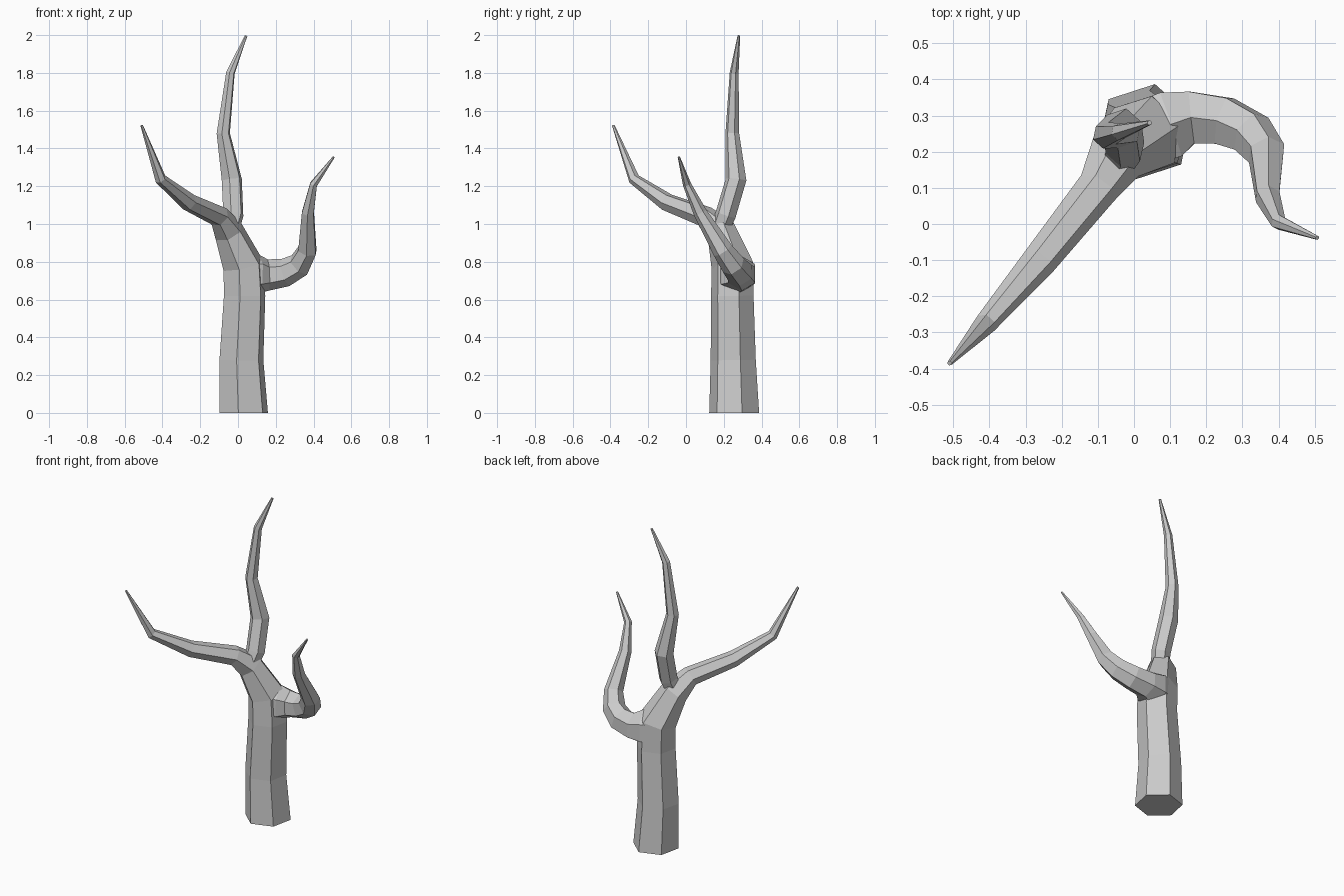
import bpy, bmesh, math
from mathutils import Vector

if "Cube" in bpy.data.objects:
    bpy.data.objects.remove(bpy.data.objects["Cube"])


def tube(name, path, phase=18, sides=6, start_dir=None):
    """Flat-faced tapering limb swept through (x, y, z, radius) stations."""
    pts = [Vector(p[:3]) for p in path]
    bm = bmesh.new()
    prev_t, side, rings = None, None, []
    for i, p in enumerate(pts):
        t = Vector((0, 0, 0))
        if i > 0:
            t += (p - pts[i - 1]).normalized()
        if i < len(pts) - 1:
            t += (pts[i + 1] - p).normalized()
        if i == 0 and start_dir:
            t = Vector(start_dir)
        t.normalize()
        if side is None:
            ref = Vector((1, 0, 0)) if abs(t.x) < 0.8 else Vector((0, 0, 1))
            side = (ref - t * ref.dot(t)).normalized()
        else:
            # carry the frame along the bend without twisting
            side = prev_t.rotation_difference(t) @ side
        up = t.cross(side)
        ring = []
        for k in range(sides):
            a = math.radians(phase) + 2 * math.pi * k / sides
            ring.append(bm.verts.new(p + path[i][3] * (math.cos(a) * side + math.sin(a) * up)))
        rings.append(ring)
        prev_t = t
    for a, b in zip(rings, rings[1:]):
        for k in range(sides):
            n = (k + 1) % sides
            bm.faces.new((a[k], a[n], b[n], b[k]))
    bm.faces.new(rings[0][::-1])
    bm.faces.new(rings[-1])
    bmesh.ops.recalc_face_normals(bm, faces=bm.faces)
    mesh = bpy.data.meshes.new(name)
    bm.to_mesh(mesh)
    bm.free()
    obj = bpy.data.objects.new(name, mesh)
    bpy.context.collection.objects.link(obj)
    return obj


# Trunk, bending over into the long left branch
tube("trunk_and_left_branch", [
    (0.03, 0.255, 0.0, 0.135),
    (0.018, 0.25, 0.28, 0.122),
    (0.035, 0.245, 0.62, 0.115),
    (0.028, 0.245, 0.78, 0.113),
    (-0.05, 0.185, 0.96, 0.082),
    (-0.10, 0.10, 1.04, 0.058),
    (-0.26, -0.10, 1.115, 0.048),
    (-0.41, -0.275, 1.238, 0.031),
    (-0.51, -0.385, 1.522, 0.007),
], start_dir=(0, 0, 1))

# Tall upright branch at the fork
tube("upper_branch", [
    (-0.045, 0.175, 0.96, 0.05),
    (-0.025, 0.21, 1.05, 0.056),
    (-0.033, 0.265, 1.235, 0.056),
    (-0.078, 0.245, 1.48, 0.037),
    (-0.04, 0.255, 1.80, 0.024),
    (0.043, 0.28, 1.997, 0.007),
])

# Hooked right branch, curling forward and upward
tube("right_branch", [
    (0.03, 0.25, 0.735, 0.105),
    (0.10, 0.275, 0.735, 0.107),
    (0.16, 0.295, 0.73, 0.083),
    (0.25, 0.285, 0.743, 0.075),
    (0.325, 0.25, 0.783, 0.066),
    (0.367, 0.195, 0.86, 0.055),
    (0.370, 0.075, 1.06, 0.036),
    (0.400, 0.005, 1.21, 0.022),
    (0.507, -0.038, 1.355, 0.006),
], phase=0)
